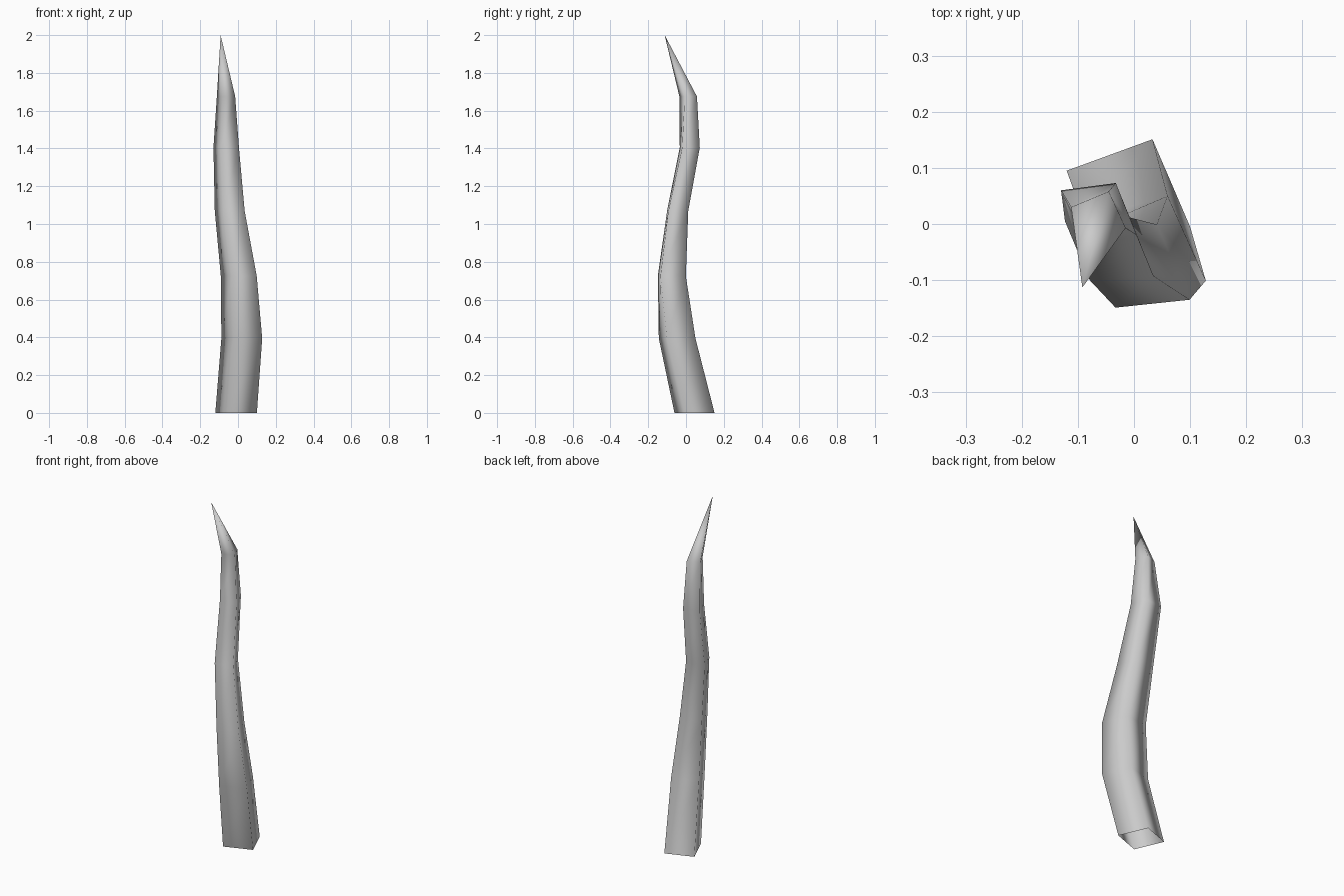
import bpy, bmesh
from mathutils import Vector

if "Cube" in bpy.data.objects:
    bpy.data.objects.remove(bpy.data.objects["Cube"])

# Rings: height, centre, and two half-diagonals of the four-sided section
RINGS = [
    (0.00, (-0.010, 0.045), (0.110, -0.050), (0.043, 0.106)),
    (0.395, (0.020, -0.047), (0.108, -0.054), (0.040, 0.097)),
    (0.725, (0.004, -0.075), (0.095, -0.060), (0.037, 0.074)),
    (1.07, (-0.044, -0.044), (0.079, -0.049), (0.035, 0.056)),
    (1.405, (-0.0625, 0.020), (0.0675, -0.040), (0.030, 0.053)),
    (1.675, (-0.0635, 0.0115), (0.0485, -0.0185), (0.0185, 0.0465)),
]
TIP = (-0.092, -0.113, 2.0)

# Horn: tapering bent square tube, open at the base, closed to a point
bm = bmesh.new()
loops = []
for z, c, d1, d2 in RINGS:
    c, d1, d2 = Vector(c), Vector(d1), Vector(d2)
    loops.append([bm.verts.new((*(c + d), z)) for d in (d1, d2, -d1, -d2)])
for low, high in zip(loops, loops[1:]):
    for i in range(4):
        j = (i + 1) % 4
        bm.faces.new((low[i], low[j], high[j], high[i]))
tip = bm.verts.new(TIP)
for i in range(4):
    bm.faces.new((loops[-1][i], loops[-1][(i + 1) % 4], tip))
for f in bm.faces:
    f.smooth = True

mesh = bpy.data.meshes.new("curved_spike")
bm.to_mesh(mesh)
bm.free()
bpy.context.collection.objects.link(bpy.data.objects.new("curved_spike", mesh))
